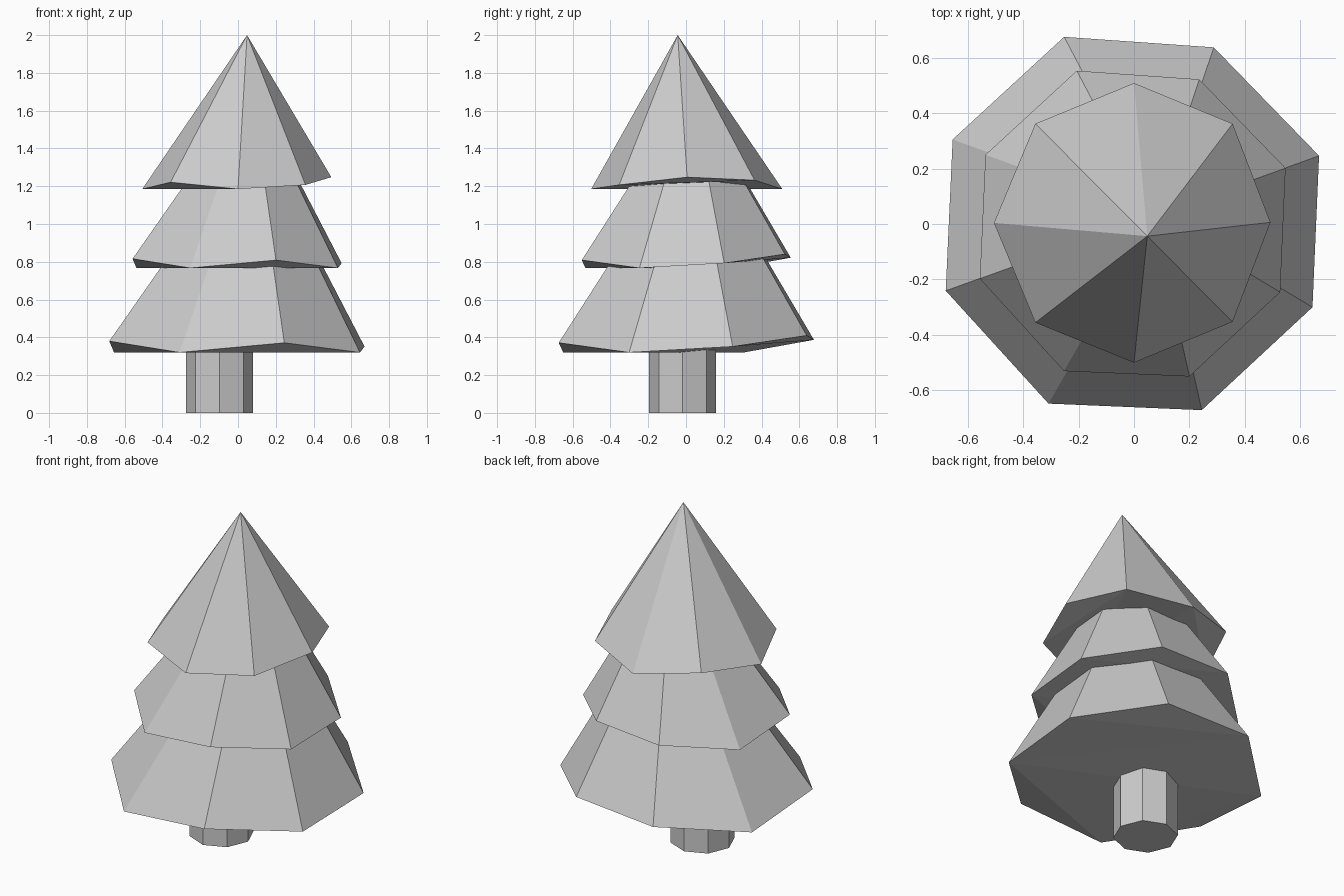
import bpy, bmesh
from math import radians
from mathutils import Matrix

if "Cube" in bpy.data.objects:
    bpy.data.objects.remove(bpy.data.objects["Cube"])

# One irregular eight-sided bough cone: rim (x, y, z lift) and a leaning tip
RIM = [(0.494, 0.006, 0.063), (0.357, 0.363, 0.047), (0, 0.51, 0), (-0.357, 0.363, 0.042),
       (-0.507, 0.004, 0), (-0.357, -0.357, 0.036), (0, -0.502, 0), (0.357, -0.354, 0.022)]
TIP = (0.048, -0.044, 0.815)
# Underside folds between low and raised rim corners
UNDER = [(2, 4, 6), (2, 3, 4), (4, 5, 6), (6, 7, 1), (6, 1, 2), (7, 0, 1)]


def finish(bm, name):
    bmesh.ops.recalc_face_normals(bm, faces=bm.faces[:])
    mesh = bpy.data.meshes.new(name)
    bm.to_mesh(mesh)
    bm.free()
    obj = bpy.data.objects.new(name, mesh)
    bpy.context.collection.objects.link(obj)
    return obj


def boughs(name, z, scale, turn):
    bm = bmesh.new()
    rim = [bm.verts.new(p) for p in RIM]
    tip = bm.verts.new(TIP)
    for i in range(8):
        bm.faces.new((rim[i], rim[(i + 1) % 8], tip))
    for tri in UNDER:
        bm.faces.new([rim[i] for i in tri])
    bm.transform(Matrix.Translation((0, 0, z)) @ Matrix.Rotation(radians(turn), 4, 'Z')
                 @ Matrix.Scale(scale, 4))
    return finish(bm, name)


# Three tiers of boughs, the same shape resized and turned
boughs("lower_boughs", 0.32, 1.42, 65)
boughs("middle_boughs", 0.767, 1.163, 65)
boughs("top_boughs", 1.185, 1.0, 0)

# Off-centre octagonal trunk, running up into the lower boughs
bm = bmesh.new()
bmesh.ops.create_cone(bm, cap_ends=True, segments=8, radius1=0.178, radius2=0.178, depth=0.45,
                      matrix=Matrix.Translation((-0.098, -0.018, 0.225)))
finish(bm, "trunk")
